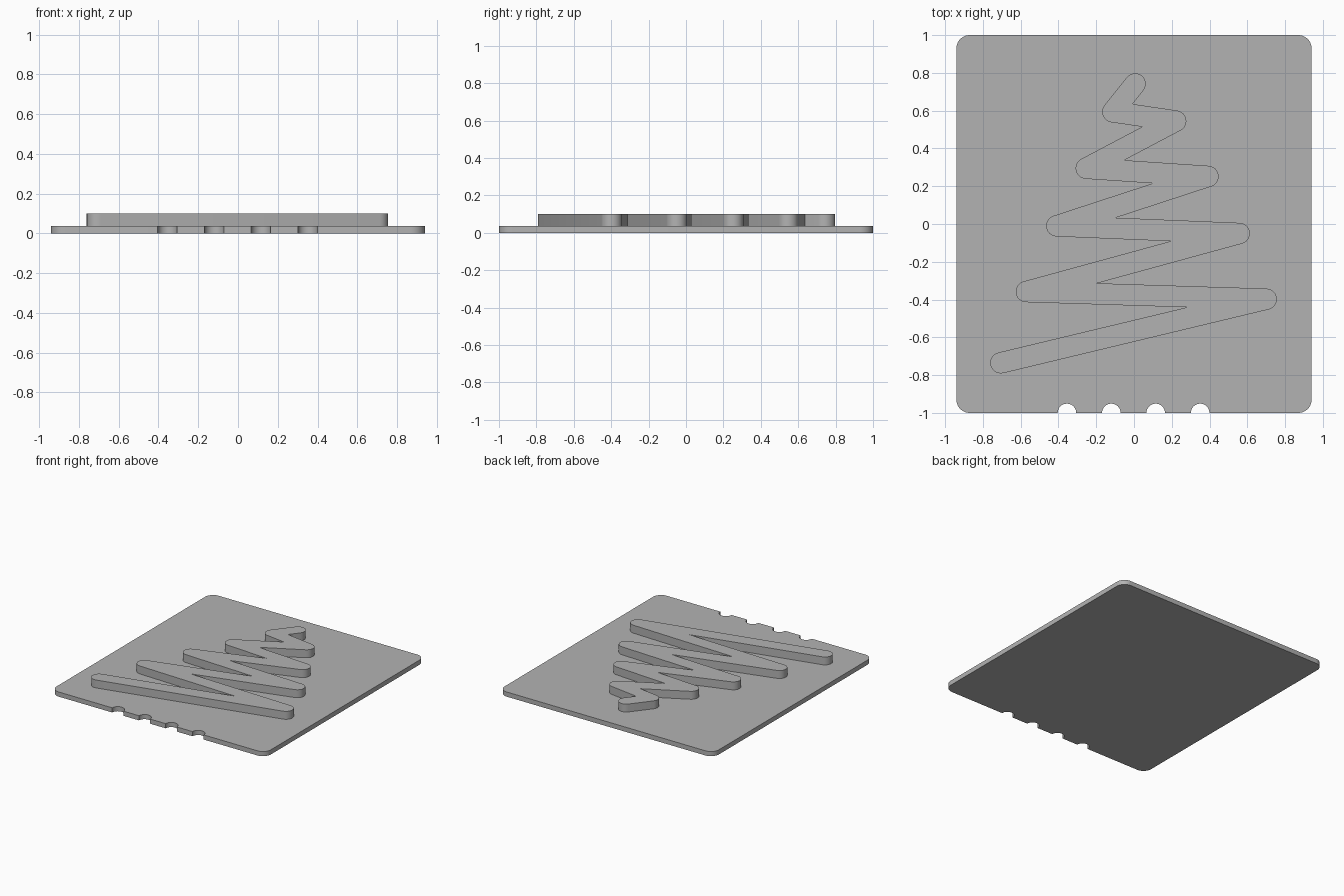
import bpy, bmesh, math
from mathutils import Vector

if "Cube" in bpy.data.objects:
    bpy.data.objects.remove(bpy.data.objects["Cube"])

PLATE_TOP, RELIEF_TOP = 0.037, 0.1

grey = bpy.data.materials.new("plain grey")
grey.diffuse_color = (0.45, 0.45, 0.45, 1)
grey.use_nodes = True
grey.node_tree.nodes["Principled BSDF"].inputs["Base Color"].default_value = grey.diffuse_color


def arc(c, r, a0, a1, n=12):
    """Points on an arc from angle a0 to a1."""
    return [Vector((c[0] + r * math.cos(a0 + (a1 - a0) * i / n),
                    c[1] + r * math.sin(a0 + (a1 - a0) * i / n))) for i in range(n + 1)]


def extrude_outline(name, pts, z0, z1):
    """Solid slab from a counter-clockwise outline."""
    bm = bmesh.new()
    face = bm.faces.new([bm.verts.new((p.x, p.y, z0)) for p in pts])
    top = bmesh.ops.extrude_face_region(bm, geom=[face], use_keep_orig=True)["geom"]
    for v in top:
        if isinstance(v, bmesh.types.BMVert):
            v.co.z = z1
    bmesh.ops.recalc_face_normals(bm, faces=bm.faces)
    mesh = bpy.data.meshes.new(name)
    bm.to_mesh(mesh)
    bm.free()
    mesh.materials.append(grey)
    ob = bpy.data.objects.new(name, mesh)
    bpy.context.collection.objects.link(ob)
    bpy.ops.object.select_all(action='DESELECT')
    bpy.context.view_layer.objects.active = ob
    ob.select_set(True)
    bpy.ops.object.shade_smooth_by_angle(angle=math.radians(30))
    return ob


def right_side(path, r):
    """Right-hand edge of a stroke: round outer bends, sharp inner bends, round end."""
    out = []
    for a, b, c in zip(path, path[1:], path[2:]):
        d0, d1 = (b - a).normalized(), (c - b).normalized()
        if d0.cross(d1) > 0:      # bends left, so this side is the outside
            a0 = math.atan2(-d0.x, d0.y)
            out += arc(b, r, a0, a0 + d0.angle(d1))
        else:                     # inner corner
            m = (d1 - d0).normalized()
            out.append(b + m * (r / abs(m.cross(d0))))
    d = (path[-1] - path[-2]).normalized()
    a0 = math.atan2(-d.x, d.y)
    return out + arc(path[-1], r, a0, a0 + math.pi)


# Base plate with rounded corners and four half-round notches in the front edge
W, D, R = 0.94, 1.0, 0.07
outline = []
for x in (-0.355, -0.12, 0.115, 0.35):
    outline += arc((x, -D), 0.049, math.pi, 0, 16)
for i, (sx, sy) in enumerate([(1, -1), (1, 1), (-1, 1), (-1, -1)]):
    a = (i - 1) * math.pi / 2
    outline += arc((sx * (W - R), sy * (D - R)), R, a, a + math.pi / 2)
extrude_outline("base_plate", outline, 0, PLATE_TOP)

# Raised zigzag tree
path = [Vector(p) for p in [
    (0.006, 0.742), (-0.112, 0.594), (0.221, 0.545), (-0.253, 0.295), (0.392, 0.252),
    (-0.409, -0.01), (0.557, -0.05), (-0.57, -0.358), (0.70, -0.398), (-0.705, -0.735)]]
extrude_outline("zigzag_tree", right_side(path, 0.056) + right_side(path[::-1], 0.056),
                PLATE_TOP, RELIEF_TOP)
